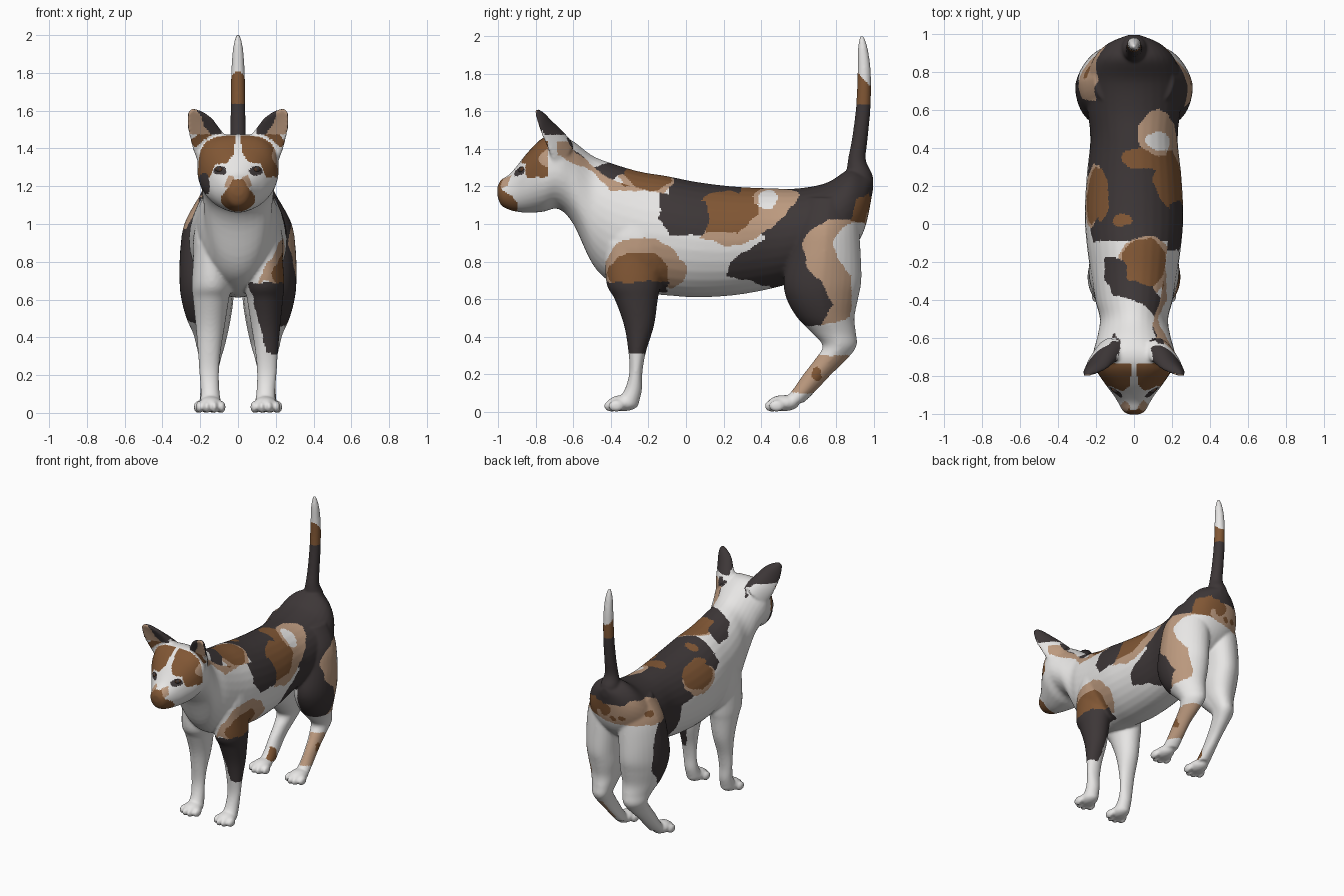
import bpy
import bmesh
from math import cos, sin, pi
from mathutils import Matrix, Vector, noise

if bpy.data.objects.get("Cube"):
    bpy.data.objects.remove(bpy.data.objects["Cube"])

# Materials
COLOURS = {
    "white_fur": (.8, .79, .78),
    "dark_fur": (.047, .038, .039),
    "brown_fur": (.22, .095, .035),
    "tan_fur": (.5, .32, .21),
    "eye_brown": (.09, .04, .02),
}
WHITE, DARK, BROWN, TAN, EYE = range(len(COLOURS))
materials = []
for name, rgb in COLOURS.items():
    mat = bpy.data.materials.new(name)
    mat.use_nodes = True
    mat.diffuse_color = (*rgb, 1)
    shader = mat.node_tree.nodes["Principled BSDF"]
    shader.inputs["Base Color"].default_value = (*rgb, 1)
    shader.inputs["Roughness"].default_value = .8
    materials.append(mat)


# Shape helpers
def spline(rows, steps=5):
    """Catmull-Rom interpolation through the control rows."""
    rows = [Vector(r) for r in rows]
    ends = [rows[0]] + rows + [rows[-1]]
    result = []
    for a, b, c, d in zip(ends, ends[1:], ends[2:], ends[3:]):
        for i in range(steps):
            t = i / steps
            result.append(b + (c - a) * (t / 2) + (a * 2 - b * 5 + c * 4 - d) * (t * t / 2)
                          + (b * 3 - a - c * 3 + d) * (t ** 3 / 2))
    return result + [rows[-1]]


def loft(bm, rows, place, sides=32):
    """Skin a closed tube; place(row, angle) gives each ring point."""
    rings = [[bm.verts.new(place(r, 2 * pi * k / sides)) for k in range(sides)]
             for r in spline(rows)]
    for low, high in zip(rings, rings[1:]):
        for k in range(sides):
            j = (k + 1) % sides
            bm.faces.new((low[k], low[j], high[j], high[k]))
    bm.faces.new(rings[0][::-1])
    bm.faces.new(rings[-1])


def blob(bm, centre, radii):
    matrix = Matrix.Translation(centre) @ Matrix.Diagonal((*radii, 1))
    bmesh.ops.create_uvsphere(bm, u_segments=20, v_segments=12, radius=1, matrix=matrix)


# Trunk, neck and head: y, top, bottom, half width
TRUNK = [(-1.004, 1.2, 1.15, .03), (-.985, 1.235, 1.1, .06), (-.94, 1.265, 1.075, .085),
         (-.9, 1.31, 1.065, .11), (-.84, 1.385, 1.06, .155), (-.76, 1.46, 1.065, .205),
         (-.68, 1.475, 1.08, .215), (-.6, 1.44, 1, .195), (-.5, 1.365, .79, .18),
         (-.4, 1.325, .69, .205), (-.25, 1.28, .635, .23), (-.1, 1.255, .62, .25),
         (.05, 1.225, .61, .26), (.25, 1.2, .62, .25), (.45, 1.19, .655, .23),
         (.6, 1.19, .7, .245), (.75, 1.22, .77, .25), (.87, 1.29, .85, .215),
         (.95, 1.27, .97, .14), (.997, 1.25, 1.19, .03)]
# Legs: z, x, y, half width, half depth
FRONT_LEG = [(.9, .145, -.28, .085, .15), (.69, .14, -.28, .105, .145),
             (.6, .143, -.265, .095, .115), (.46, .147, -.25, .077, .08),
             (.32, .152, -.26, .06, .047), (.21, .153, -.267, .052, .035),
             (.12, .148, -.28, .05, .046), (.05, .145, -.31, .055, .06)]
HIND_LEG = [(1.14, .11, .77, .1, .14), (1, .15, .75, .135, .17), (.85, .165, .74, .142, .19),
            (.7, .17, .727, .14, .207), (.6, .165, .726, .135, .19), (.5, .158, .745, .115, .152),
            (.42, .148, .788, .09, .117), (.35, .147, .818, .073, .09),
            (.28, .15, .772, .056, .085), (.2, .155, .7, .046, .075),
            (.12, .155, .635, .046, .065), (.05, .155, .57, .05, .06)]
# Tail: z, y, radius
TAIL = [(1.18, .93, .06), (1.26, .925, .068), (1.34, .91, .048), (1.45, .925, .042),
        (1.62, .944, .039), (1.8, .949, .036), (1.93, .942, .027), (2.005, .936, .01)]
# Ears: x, y, z, half width, thickness
EAR = [(.13, -.655, 1.4, .1, .06), (.165, -.69, 1.46, .09, .045),
       (.198, -.735, 1.525, .075, .028), (.232, -.77, 1.575, .047, .02),
       (.252, -.795, 1.605, .014, .012)]
EAR_WIDE, EAR_FRONT = Vector((.78, 0, -.62)), Vector((.1, -.95, -.3))


def trunk_ring(r, a):
    # The skull is squarer above than the rest of the trunk
    skull = min(max((-.6 - r[0]) / .1, 0), 1) if r[0] > -.8 else max(0, (r[0] + .95) / .15)
    power = 1 - .3 * skull if sin(a) > 0 else 1
    across = abs(cos(a)) ** power * (1 if cos(a) > 0 else -1)
    up = abs(sin(a)) ** power * (1 if sin(a) > 0 else -1)
    return (r[3] * across, r[0], (r[1] + r[2] + (r[1] - r[2]) * up) / 2)


bm = bmesh.new()
loft(bm, TRUNK, trunk_ring)
loft(bm, TAIL, lambda r, a: (r[2] * cos(a), r[1] + r[2] * sin(a), r[0]))

for side in (1, -1):
    def leg_ring(r, a, taper=0):
        x = r[1] + r[3] * (cos(a) - taper * max(0, sin(a)))
        return (side * x, r[2] + r[4] * sin(a), r[0])

    def ear_ring(r, a):
        depth = r[4] * sin(a) + .35 * r[3] * cos(a) ** 2
        p = Vector(r[:3]) + EAR_WIDE * (r[3] * cos(a)) + EAR_FRONT * depth
        return (side * p.x, p.y, p.z)

    loft(bm, FRONT_LEG, leg_ring)
    loft(bm, HIND_LEG, lambda r, a: leg_ring(r, a, .3))
    loft(bm, EAR, ear_ring)
    blob(bm, (side * .145, -.25, .87), (.095, .17, .24))  # shoulder
    # Paws with four toes each
    for x, y in ((.145, -.335), (.155, .52)):
        blob(bm, (side * x, y, .046), (.062, .085, .043))
        for k in (-1.5, -.5, .5, 1.5):
            toe_y = y - .064 + .012 * k * k
            blob(bm, (side * x + k * .039, toe_y, .031), (.021, .042, .032))

bmesh.ops.recalc_face_normals(bm, faces=bm.faces)
skin = bpy.data.meshes.new("body")
bm.to_mesh(skin)
bm.free()
body = bpy.data.objects.new("body", skin)
bpy.context.collection.objects.link(body)

# Fuse the parts into one smooth skin
remesh = body.modifiers.new("fuse", 'REMESH')
remesh.mode = 'VOXEL'
remesh.voxel_size = .0085
soften = body.modifiers.new("soften", 'SMOOTH')
soften.factor = .5
soften.iterations = 8
graph = bpy.context.evaluated_depsgraph_get()
mesh = bpy.data.meshes.new_from_object(body.evaluated_get(graph))
body.modifiers.clear()
body.data = mesh


# Coat patches, later ones lie over earlier ones
def oval(cx, cy, rx, ry):
    return [(cx + rx * cos(k * pi / 8), cy + ry * sin(k * pi / 8)) for k in range(16)]


LEFT = [
    (DARK, [(-.15, 1.4), (-.14, 1.03), (-.08, .94), (.08, .94), (.3, 1), (.42, .92), (.24, .8),
            (.22, .72), (.45, .67), (.55, .55), (.62, .46), (.72, .46), (.78, .57), (.73, .67),
            (.64, .78), (.62, .89), (.67, .98), (.77, 1.02), (.88, 1.02), (1.1, 1.1), (1.1, 1.5)]),
    (TAN, [(.3, 1.18), (.55, 1.2), (.59, 1.13), (.48, .99), (.3, .89), (.23, .88), (.07, .93)]),
    (BROWN, [(.13, 1.17), (.39, 1.2), (.38, 1.05), (.27, .95), (.1, .95), (.13, 1.03), (.1, 1.1)]),
    (WHITE, oval(.43, 1.14, .055, .06)),
    (TAN, [(.62, .89), (.67, .98), (.77, 1.03), (.9, 1.02), (.8, .95), (.78, .87), (.82, .8),
           (.88, .72), (.88, .5), (.72, .46), (.78, .57), (.73, .67), (.64, .78)]),
    (BROWN, [(.87, 1.02), (.91, 1.13), (.98, 1.17), (.98, 1)]),
]
LEFT_SHOULDER = [(TAN, oval(-.25, .78, .22, .15)), (TAN, oval(-.08, .74, .09, .08)),
                 (BROWN, oval(-.25, .74, .165, .11))]
LEFT_NECK = [
    (TAN, [(-.68, 1.36), (-.69, 1.43), (-.6, 1.44), (-.28, 1.32), (-.13, 1.28), (-.15, 1.2),
           (-.28, 1.17), (-.4, 1.18), (-.5, 1.28)]),
    (BROWN, [(-.47, 1.31), (-.12, 1.29), (-.16, 1.21), (-.33, 1.2)]),
    (DARK, [(-.64, 1.46), (-.59, 1.385), (-.5, 1.32), (-.38, 1.25), (-.28, 1.26), (-.28, 1.4)]),
]
RIGHT = [
    (DARK, [(-.1, 1.4), (-.1, 1.1), (.1, 1), (.38, .95), (.42, .75), (.5, .6), (.6, .48), (.72, .48),
            (.81, .62), (.8, .85), (.74, 1.02), (.9, 1.1), (1.1, 1.15), (1.1, 1.5)]),
    (TAN, [(.66, .98), (.66, 1.1), (.75, 1.14), (.92, 1.16), (1, 1.12), (1, .98), (.85, .97)]),
    (BROWN, oval(.8, 1.05, .04, .025)), (TAN, oval(.15, 1.06, .17, .1)),
    (BROWN, oval(.15, 1.08, .15, .09)),
]
TOP = [
    (BROWN, oval(-.06, .02, .05, .035)), (BROWN, oval(-.2, .15, .07, .15)),
    (BROWN, oval(.2, .25, .095, .17)), (BROWN, oval(.08, .35, .15, .06)),
    (TAN, oval(.13, .48, .11, .12)), (WHITE, oval(.14, .44, .08, .05)),
    (TAN, oval(.06, -.22, .15, .16)), (BROWN, oval(.05, -.21, .12, .14)),
    (DARK, [(-.15, -.17), (-.05, -.2), (-.03, -.3), (.1, -.33), (.17, -.42), (.2, -.56),
            (.15, -.62), (.09, -.46), (0, -.4), (-.1, -.38), (-.16, -.28)]),
    (DARK, oval(-.12, -.64, .05, .06)),
]
RUMP = [(TAN, oval(-.06, 1.04, .15, .065)), (BROWN, oval(-.11, 1.03, .025, .02)),
        (BROWN, oval(-.05, 1.02, .02, .02)), (BROWN, oval(.01, 1.08, .05, .05))]
FACE = [
    (BROWN, [(.01, 1.55), (.02, 1.38), (.055, 1.32), (.12, 1.32), (.15, 1.25), (.25, 1.25),
             (.25, 1.45), (.12, 1.55)]),
    (DARK, oval(.095, 1.285, .036, .023)),
]
MUZZLE = [
    (TAN, [(.02, 1.24), (.05, 1.26), (.075, 1.2), (.05, 1.18)]),
    (BROWN, [(-.02, 1.24), (.03, 1.235), (.05, 1.19), (.09, 1.15), (.085, 1), (-.02, 1)]),
]


def inside(shape, u, v):
    hit = False
    for (a, b), (c, d) in zip(shape, shape[1:] + shape[:1]):
        if (b > v) != (d > v) and u < a + (c - a) * (v - b) / (d - b):
            hit = not hit
    return hit


def paint(colour, patches, u, v):
    for fur, shape in patches:
        if inside(shape, u, v):
            colour = fur
    return colour


def coat(p, n):
    x, y, z = p + noise.noise_vector(p * 16) * .014
    side = 1 if p.x > 0 else -1
    if p.y > .84 and z > 1.34:  # tail bands
        return DARK if z < 1.64 else BROWN if z < 2.72 - p.y else WHITE
    if p.y < -.6 and p.z > 1.475 and abs(x) > .09:  # ears
        if n.y > -.35:
            return DARK if z > 1.5 or n.y > .2 else WHITE
        return DARK if abs(x) < .15 + (z - 1.47) * .5 else TAN
    if p.y < -.735:  # face
        if inside(oval(-.18, 1.21, .04, .06), x, z):
            return DARK
        if inside(oval(.205, 1.36, .02, .05), x, z):
            return TAN
        colour = paint(WHITE, FACE, abs(p.x), z)
        return paint(colour, MUZZLE, abs(p.x), z) if p.y < -.9 else colour
    if n.z > .6 and z > (1.17 if y > .6 else 1.1):  # back and nape
        return paint(DARK if y > -.09 else WHITE, TOP, x, y)
    colour = WHITE
    if z > .95 or n.x * side > -.3:  # flanks
        colour = paint(colour, LEFT + LEFT_NECK if side > 0 else RIGHT, y, z)
    if side > 0 and (y > -.2 or x > .11 + (z - .7) * .54):
        colour = paint(colour, LEFT_SHOULDER, y, z)
    if n.y > .5 and y > .8:  # rump below the tail
        colour = paint(colour, RUMP, x, z)
    if side > 0 and y < -.1 and .31 < z < .69 and x > .06 + (.68 - z) * .25:  # left foreleg
        colour = DARK
    if side > 0 and y > .55 and .1 < z < .3 and n.x > -.5:  # left hock
        colour = BROWN if inside(oval(.7, .2, .025, .04), y, z) else TAN
    if side < 0 and n.x > .3 and inside(oval(.58, .11, .05, .05), y, z):  # right hock
        colour = BROWN
    return colour


for mat in materials:
    mesh.materials.append(mat)
for face in mesh.polygons:
    face.material_index = coat(face.center, face.normal)
mesh.shade_smooth()

# Eyes, seated on the skin, with a dark pupil facing forward
for label, side in (("left", 1), ("right", -1)):
    target = Vector((side * .095, -.88, 1.285))
    seat = min(mesh.vertices, key=lambda v: (v.co - target).length_squared).co
    bm = bmesh.new()
    blob(bm, (0, 0, 0), (.024, .016, .016))
    for face in bm.faces:
        centre = face.calc_center_median()
        face.smooth = True
        face.material_index = 1 if abs(centre.x) < .009 and centre.y < 0 else 0
    eye_mesh = bpy.data.meshes.new(label + "_eye")
    bm.to_mesh(eye_mesh)
    bm.free()
    eye_mesh.materials.append(materials[EYE])
    eye_mesh.materials.append(materials[DARK])
    eye = bpy.data.objects.new(label + "_eye", eye_mesh)
    eye.location = seat + Vector((0, .008, 0))
    eye.rotation_euler = (0, -side * .25, side * .6)
    bpy.context.collection.objects.link(eye)
